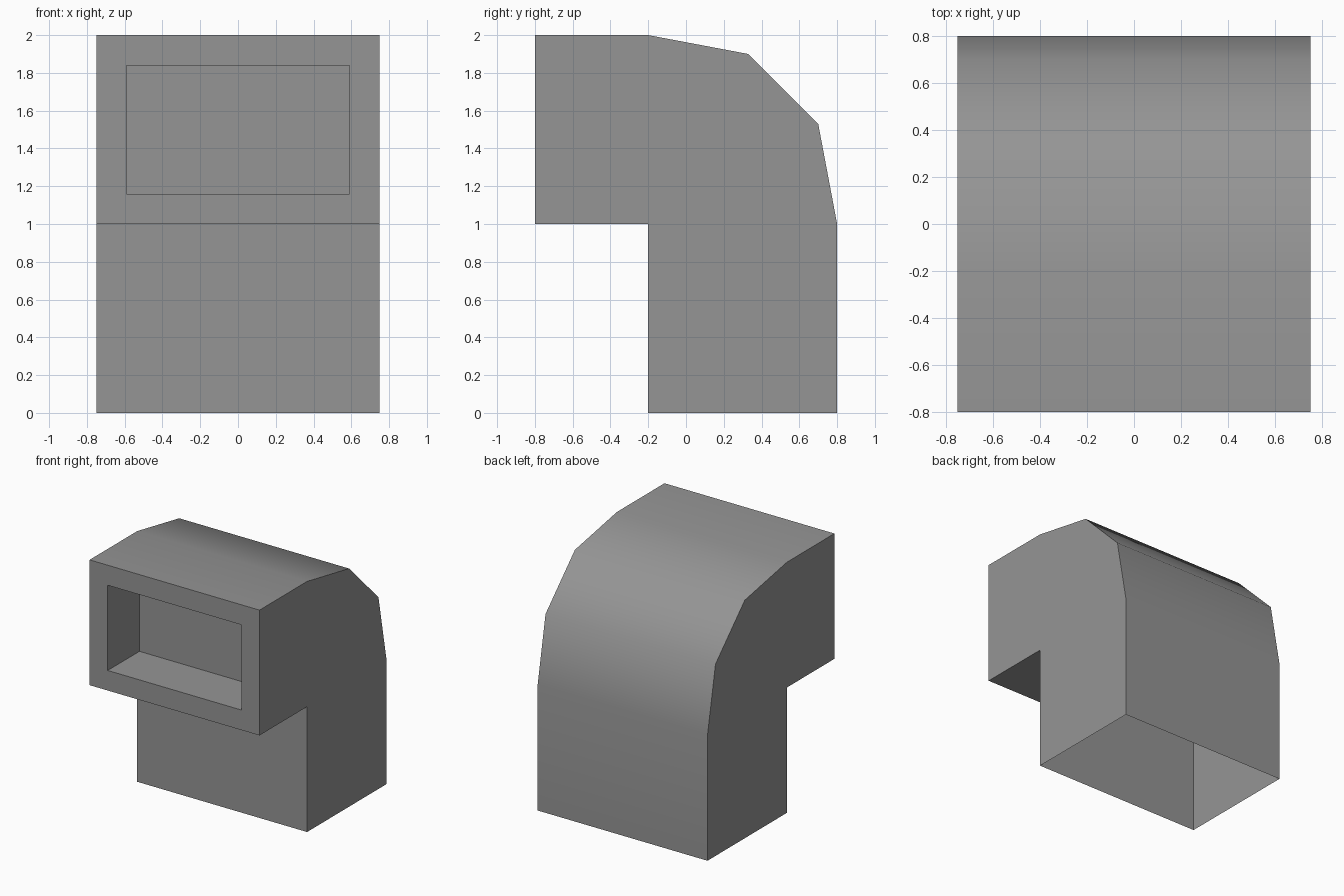
import bpy, bmesh, math
from mathutils import Vector

cube = bpy.data.objects.get("Cube")
if cube:
    bpy.data.objects.remove(cube, do_unlink=True)

HALF_WIDTH = 0.75
RIM = 0.16
RECESS_DEPTH = 0.4

# Plain grey finish
grey = bpy.data.materials.new("mid grey")
grey.use_nodes = True
colour = (0.3, 0.3, 0.3, 1)
grey.diffuse_color = colour
grey.node_tree.nodes["Principled BSDF"].inputs["Base Color"].default_value = colour

# Side profile (y, z): a hooded duct with a rounded back
profile = [(-0.2, 0), (0.8, 0), (0.8, 1), (0.7, 1.53), (0.33, 1.9),
           (-0.2, 2), (-0.8, 2), (-0.8, 1), (-0.2, 1)]

bm = bmesh.new()
side = bm.faces.new([bm.verts.new((-HALF_WIDTH, y, z)) for y, z in profile])
swept = bmesh.ops.extrude_face_region(bm, geom=[side], use_keep_orig=True)
bmesh.ops.translate(bm, vec=(2 * HALF_WIDTH, 0, 0),
                    verts=[g for g in swept["geom"] if isinstance(g, bmesh.types.BMVert)])
bmesh.ops.recalc_face_normals(bm, faces=bm.faces[:])
bm.normal_update()

# Rectangular recess in the front of the hood
mouth = min(bm.faces, key=lambda f: f.calc_center_median().y)
bmesh.ops.inset_region(bm, faces=[mouth], thickness=RIM, use_even_offset=True)
bmesh.ops.inset_region(bm, faces=[mouth], thickness=0)
bmesh.ops.translate(bm, vec=Vector((0, RECESS_DEPTH, 0)), verts=mouth.verts[:])

# Open underside
base = min(bm.faces, key=lambda f: f.calc_center_median().z)
bmesh.ops.delete(bm, geom=[base], context='FACES_ONLY')

mesh = bpy.data.meshes.new("vent_hood")
bm.to_mesh(mesh)
bm.free()
mesh.materials.append(grey)
hood = bpy.data.objects.new("vent_hood", mesh)
bpy.context.collection.objects.link(hood)

# Smooth rounded back, sharp corners elsewhere
bpy.ops.object.select_all(action='DESELECT')
hood.select_set(True)
bpy.context.view_layer.objects.active = hood
bpy.ops.object.shade_smooth_by_angle(angle=math.radians(50))
